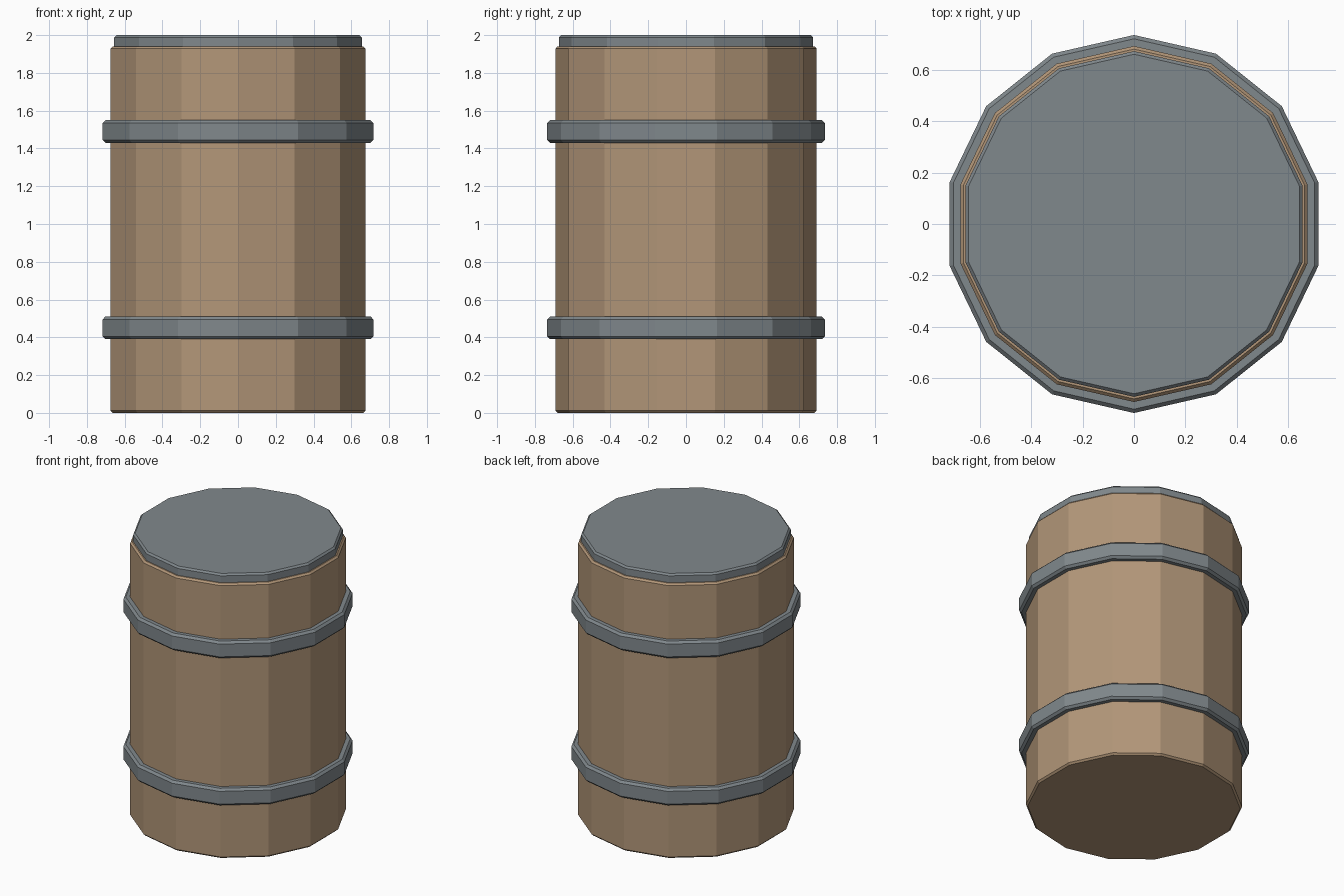
import bpy
import bmesh
from math import cos, sin, pi

SIDES = 14

cube = bpy.data.objects.get("Cube")
if cube:
    bpy.data.objects.remove(cube, do_unlink=True)


def material(name, color):
    mat = bpy.data.materials.new(name)
    mat.use_nodes = True
    mat.diffuse_color = color
    bsdf = next(n for n in mat.node_tree.nodes if n.type == "BSDF_PRINCIPLED")
    bsdf.inputs["Base Color"].default_value = color
    bsdf.inputs["Roughness"].default_value = 0.8
    return mat


def lathe(name, profile, mat, closed=False):
    """Spin a (radius, z) profile into a faceted solid, capped unless closed."""
    bm = bmesh.new()
    rings = []
    for r, z in profile:
        angles = [pi / 2 + 2 * pi * i / SIDES for i in range(SIDES)]
        rings.append([bm.verts.new((r * cos(a), r * sin(a), z)) for a in angles])
    pairs = list(zip(rings, rings[1:]))
    if closed:
        pairs.append((rings[-1], rings[0]))
    else:
        bm.faces.new(rings[0][::-1])
        bm.faces.new(rings[-1])
    for low, high in pairs:
        for i in range(SIDES):
            j = (i + 1) % SIDES
            bm.faces.new((low[i], low[j], high[j], high[i]))
    bmesh.ops.recalc_face_normals(bm, faces=bm.faces)
    mesh = bpy.data.meshes.new(name)
    bm.to_mesh(mesh)
    bm.free()
    mesh.materials.append(mat)
    obj = bpy.data.objects.new(name, mesh)
    bpy.context.collection.objects.link(obj)
    return obj


def chamfered(radius, bottom, top, c):
    return [(radius - c, bottom), (radius, bottom + c),
            (radius, top - c), (radius - c, top)]


wood = material("Brown wood", (0.445, 0.305, 0.188, 1))
metal = material("Grey metal", (0.216, 0.246, 0.262, 1))

# Barrel body and the lid resting in its rim
lathe("barrel_body", chamfered(0.692, 0, 1.94, 0.012), wood)
lathe("lid", chamfered(0.672, 1.90, 2.0, 0.012), metal)

# Two metal hoops around the body
for label, z in (("lower", 0.45), ("upper", 1.49)):
    outer = chamfered(0.735, z - 0.06, z + 0.06, 0.015)
    inner = [(0.68, z + 0.06), (0.68, z - 0.06)]
    lathe(label + "_hoop", outer + inner, metal, closed=True)
